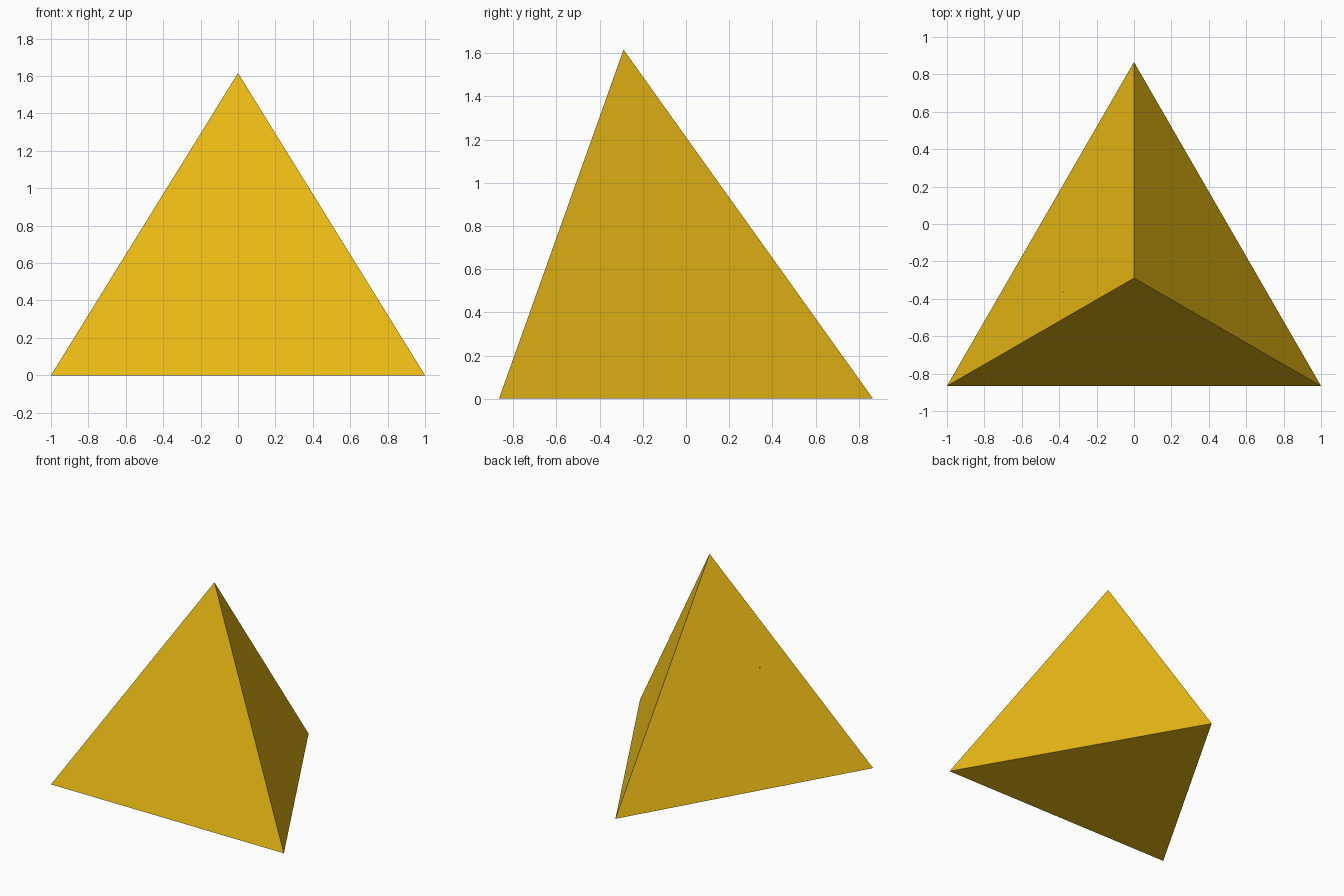
import bpy, bmesh
from mathutils import Vector, geometry

if "Cube" in bpy.data.objects:
    bpy.data.objects.remove(bpy.data.objects["Cube"])

# Tetrahedron corners
H = 1.616
CORNERS = {
    "left": Vector((-1, -0.866, 0)),
    "right": Vector((1, -0.866, 0)),
    "back": Vector((0, 0.866, 0)),
    "top": Vector((0, -0.289, H)),
}

# Points where the seams meet on the outer faces
front_hi = Vector((-0.03, -0.65, 0.605))
front_lo = Vector((0.015, -0.675, 0.535))
side = Vector((-0.375, -0.36, 0.807))
base = Vector((0, -0.425, 0))

# Flat cut between each pair of neighbouring pieces
CUTS = {
    ("top", "back"): (front_hi, side, Vector((0.475, -0.56, 0.845))),
    ("top", "left"): (front_hi, side, Vector((-0.475, -0.56, 0.845))),
    ("left", "back"): (front_lo, base, Vector((-0.46, 0.07, 0))),
    ("left", "right"): (front_lo, base, Vector((0.063, -0.866, 0))),
    ("back", "right"): (front_lo, base, Vector((0.56, -0.105, 0))),
}

yellow = bpy.data.materials.new("yellow")
yellow.diffuse_color = (0.82, 0.49, 0.007, 1)
yellow.use_nodes = True
yellow.node_tree.nodes["Principled BSDF"].inputs["Base Color"].default_value = yellow.diffuse_color


def make_piece(name):
    """Whole tetrahedron, trimmed by every cut that borders this piece."""
    bm = bmesh.new()
    for corner in CORNERS.values():
        bm.verts.new(corner)
    bmesh.ops.convex_hull(bm, input=bm.verts[:])
    for pair, points in CUTS.items():
        if name not in pair:
            continue
        normal = geometry.normal(points)
        if normal.dot(CORNERS[name] - points[0]) > 0:
            normal = -normal
        cut = bmesh.ops.bisect_plane(
            bm, geom=bm.verts[:] + bm.edges[:] + bm.faces[:], dist=1e-5,
            plane_co=points[0], plane_no=normal, clear_outer=True)
        rim = [g for g in cut["geom_cut"] if isinstance(g, bmesh.types.BMEdge)]
        bmesh.ops.contextual_create(bm, geom=rim)
    bmesh.ops.recalc_face_normals(bm, faces=bm.faces[:])
    mesh = bpy.data.meshes.new(name + "_piece")
    bm.to_mesh(mesh)
    bm.free()
    mesh.materials.append(yellow)
    obj = bpy.data.objects.new(name + "_piece", mesh)
    bpy.context.collection.objects.link(obj)


# Four interlocking corner pieces
for corner_name in CORNERS:
    make_piece(corner_name)
